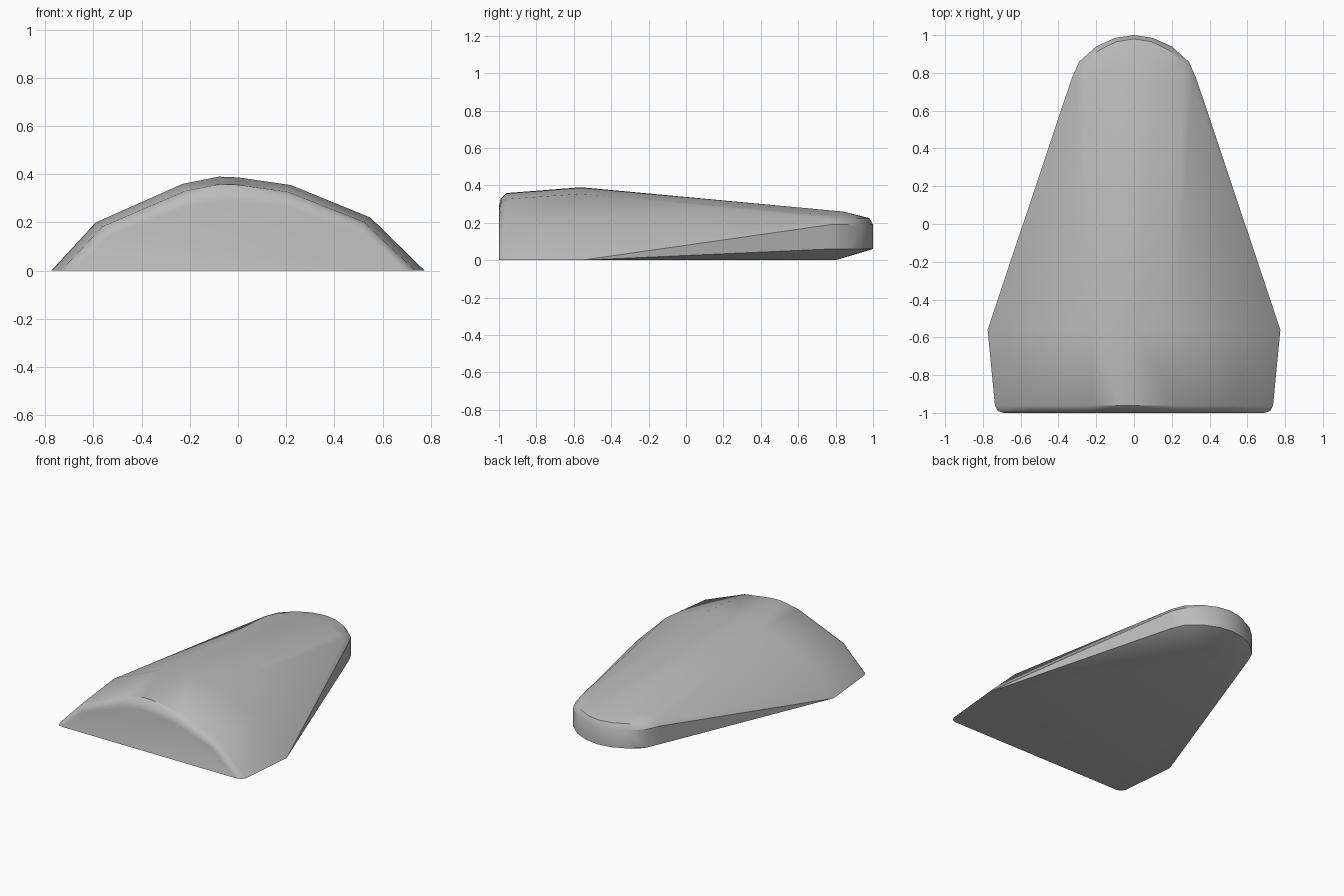
import bpy
import bmesh

cube = bpy.data.objects.get("Cube")
if cube:
    bpy.data.objects.remove(cube, do_unlink=True)

# Single grey material
grey = bpy.data.materials.new("plain grey")
grey.use_nodes = True
colour = (0.5, 0.5, 0.5, 1)
grey.diffuse_color = colour
grey.node_tree.nodes["Principled BSDF"].inputs["Base Color"].default_value = colour

# Arched cross-section at the widest part, slightly uneven (x, z)
arch = [(-0.775, 0), (-0.59, 0.2), (-0.23, 0.36), (-0.08, 0.39), (0, 0.387),
        (0.22, 0.355), (0.55, 0.22), (0.775, 0)]

# Arch sections from the front face to the shoulder: y, width and height scale
points = []
for y, width, height in [(-1, 0.89, 0.74), (-0.99, 0.93, 0.85),
                         (-0.96, 0.95, 0.92), (-0.56, 1, 1)]:
    points += [(x * width, y, z * height) for x, z in arch]

# Rounded tail outline, mirrored, with upper and lower rims
for x, y in [(0.33, 0.77), (0.29, 0.86), (0.2, 0.94), (0.1, 0.985), (0, 1)]:
    for side in (-1, 1):
        points += [(side * x, y, 0.06), (side * x, y, 0.19),
                   (side * x * 0.93, y - 0.02, 0.225)]

# Tail crown and the flat underside edge
for side in (-1, 1):
    points += [(side * 0.14, 0.82, 0.255), (side * 0.26, 0.76, 0.24),
               (side * 0.18, 0.8, 0), (side * 0.08, 0.84, 0.26)]

# Faceted shell stretched over all sections
bm = bmesh.new()
for p in points:
    bm.verts.new(p)
bmesh.ops.remove_doubles(bm, verts=bm.verts, dist=0.001)
hull = bmesh.ops.convex_hull(bm, input=bm.verts)
loose = {g for g in hull["geom_interior"] + hull["geom_unused"]
         if isinstance(g, bmesh.types.BMVert)}
bmesh.ops.delete(bm, geom=list(loose), context="VERTS")
bmesh.ops.dissolve_limit(bm, angle_limit=0.01, verts=bm.verts, edges=bm.edges)
bmesh.ops.recalc_face_normals(bm, faces=bm.faces)

mesh = bpy.data.meshes.new("wedge_shell")
bm.to_mesh(mesh)
bm.free()
mesh.materials.append(grey)
shell = bpy.data.objects.new("wedge_shell", mesh)
bpy.context.collection.objects.link(shell)

# Soft facets with crisp main edges
bpy.ops.object.select_all(action="DESELECT")
shell.select_set(True)
bpy.context.view_layer.objects.active = shell
bpy.ops.object.shade_smooth_by_angle(angle=0.6)
